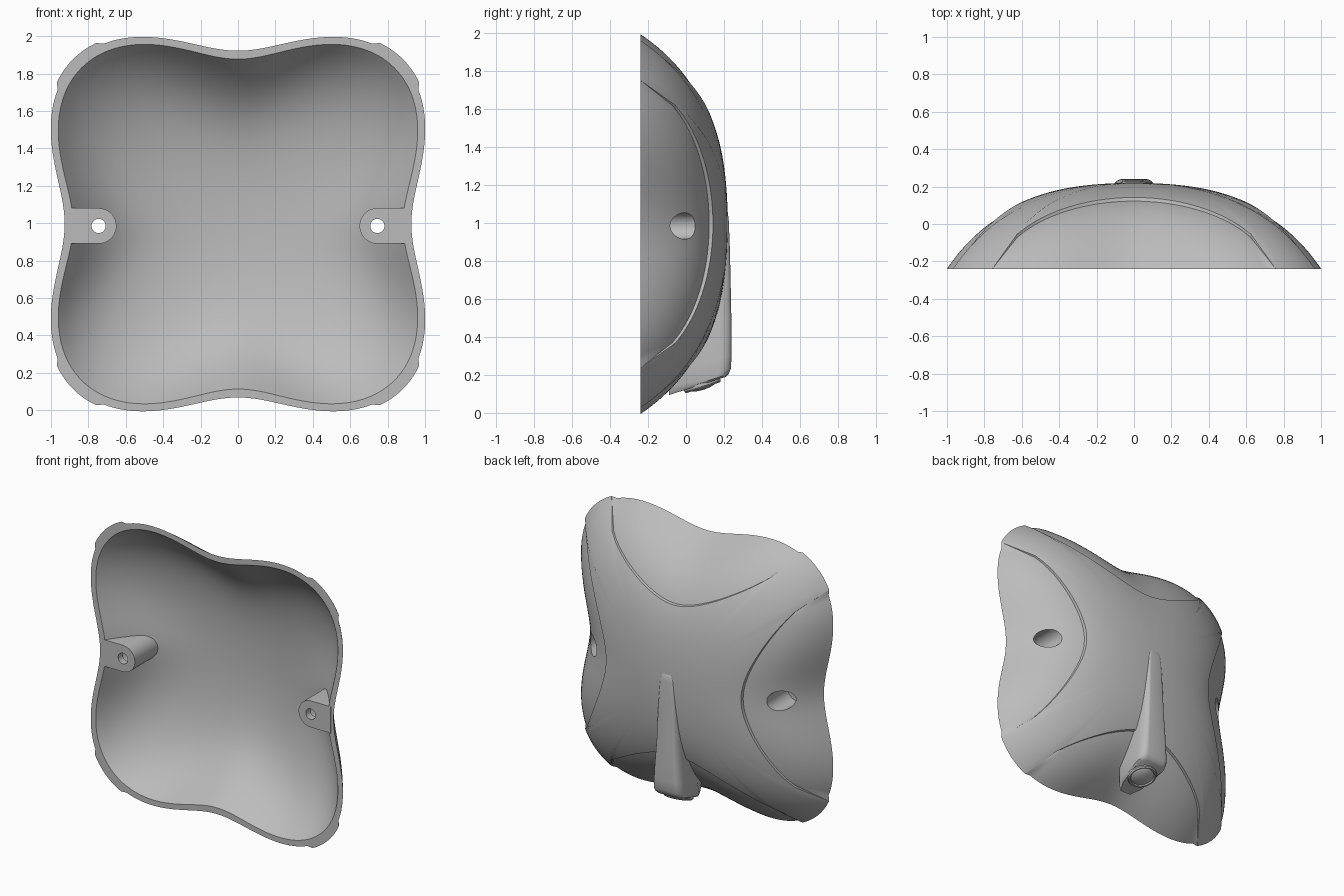
import bpy, bmesh
from math import sin, cos, pi, atan2, hypot, radians
from mathutils import Vector, Matrix

cube = bpy.data.objects.get("Cube")
if cube:
    bpy.data.objects.remove(cube, do_unlink=True)

FRONT, DEPTH, STEP, WALL = -0.24, 0.44, 0.02, 0.045
MID = 0.995                      # height of the shell centre

grey = bpy.data.materials.new("plain grey")
grey.use_nodes = True
grey.diffuse_color = (0.5, 0.5, 0.5, 1)
grey.node_tree.nodes["Principled BSDF"].inputs["Base Color"].default_value = (0.5, 0.5, 0.5, 1)


def make(name, bm):
    bmesh.ops.remove_doubles(bm, verts=bm.verts, dist=1e-5)
    bmesh.ops.recalc_face_normals(bm, faces=bm.faces)
    mesh = bpy.data.meshes.new(name)
    bm.to_mesh(mesh)
    bm.free()
    mesh.materials.append(grey)
    obj = bpy.data.objects.new(name, mesh)
    bpy.context.collection.objects.link(obj)
    return obj


def loft(name, rings, caps=False):
    """Skin a list of equally long closed point rings."""
    bm = bmesh.new()
    rows = [[bm.verts.new(p) for p in ring] for ring in rings]
    n = len(rows[0])
    for a, b in zip(rows, rows[1:]):
        for i in range(n):
            j = (i + 1) % n
            bm.faces.new((a[i], a[j], b[j], b[i]))
    if caps:
        bm.faces.new(rows[0])
        bm.faces.new(rows[-1])
    return make(name, bm)


# Dome shape: round at the centre, four lobes growing towards the rim
def radius(a, u):
    v = min(u, 1)
    return u * (1.077 - 0.15 * cos(4 * a) * v * v * (3 - 2 * v))


def height(u, depth=DEPTH):
    return FRONT + depth * (1 - 0.5 * u ** 2 - 0.5 * u ** 4.7)


def surface(x, z):
    """Depth of the sunken surface above a point of the front plane."""
    a, r = atan2(z - MID, x), hypot(x, z - MID)
    lo, hi = 0, 1.2
    for _ in range(30):
        m = (lo + hi) / 2
        lo, hi = (m, hi) if radius(a, m) < r else (lo, m)
    return height(lo)


def bend(a, u):
    """Mesh columns lean towards the panel middles as they near the rim."""
    return a - 0.1 * sin(4 * a) * u * u


def outer(a, u, lift):
    a = bend(a, u)
    r = radius(a, u) + lift * u ** 3
    return (r * cos(a), height(u) + lift * (1 - u ** 3), MID + r * sin(a))


def inner(a, u):
    a = bend(a, u)
    r = radius(a, u) - u * WALL
    return (r * cos(a), height(u, DEPTH - 0.035), MID + r * sin(a))


def in_panel(a, u):
    """True inside one of the four sunken elliptical side panels."""
    a = bend(a, u)
    t = radius(a, u) * min(abs(cos(a)), abs(sin(a)))
    return (t / 0.745) ** 2 + ((height(u) + 0.3) / 0.425) ** 2 < 1


def panel_start(a):
    for k in range(1, 101):
        if in_panel(a, k / 100):
            lo, hi = (k - 1) / 100, k / 100
            for _ in range(20):
                m = (lo + hi) / 2
                lo, hi = (lo, m) if in_panel(a, m) else (m, hi)
            return hi
    return 1.0


# Shell: raised cross-shaped band, stepped panels, flat rim and hollow inside
COLS, BAND, PANEL = 360, 24, 14
columns = []
for c in range(COLS):
    a = 2 * pi * c / COLS
    s = panel_start(a)
    col = [outer(a, s * k / BAND, STEP) for k in range(BAND + 1)]
    if s < 1:
        e = min(s + 0.008, 1)
        col += [outer(a, e + (1 - e) * k / PANEL, 0) for k in range(PANEL + 1)]
    else:
        col += [col[-1]] * (PANEL + 1)
    col += [inner(a, 1 - k / BAND) for k in range(BAND + 1)]
    columns.append(col)
shell = loft("shell", list(zip(*columns)))


# Mounting bosses inside the left and right rim
def boss(name, side):
    plan = [(0.905, -0.095)]
    plan += [(0.745 - 0.095 * cos(t), 0.095 * sin(t))
             for t in [-pi / 2 + pi * k / 24 for k in range(25)]]
    plan += [(0.905, 0.095)]
    pts = [(side * x, MID - 0.01 + z) for x, z in plan]
    return loft(name, [[(x, FRONT - 0.001, z) for x, z in pts],
                       [(x, max(surface(x, z) - 0.03, FRONT + 0.004), z) for x, z in pts]], caps=True)


def cylinder_y(name, x, size, y0, y1):
    bm = bmesh.new()
    bmesh.ops.create_cone(bm, cap_ends=True, segments=40, radius1=size, radius2=size,
                          depth=y1 - y0,
                          matrix=Matrix.Translation((x, (y0 + y1) / 2, MID - 0.01))
                          @ Matrix.Rotation(pi / 2, 4, "X"))
    return make(name, bm)


def cut(obj, tool):
    mod = obj.modifiers.new("cut", "BOOLEAN")
    mod.operation, mod.solver, mod.object = "DIFFERENCE", "EXACT", tool
    bpy.context.view_layer.objects.active = obj
    bpy.ops.object.modifier_apply(modifier=mod.name)


parts = [shell]
for side, label in ((1, "left"), (-1, "right")):
    tab = boss(label + "_boss", side)
    recess = cylinder_y("recess_cutter", side * 0.745, 0.07, -0.19, 0.4)
    hole = cylinder_y("hole_cutter", side * 0.745, 0.038, -0.4, 0.1)
    cut(shell, recess)
    cut(tab, recess)
    cut(tab, hole)
    for tool in (recess, hole):
        bpy.data.objects.remove(tool, do_unlink=True)
    parts.append(tab)

# Tapered ridge on the back; its lower end is tilted and rounded underneath
sections = [  # height, half width, top, tilt, underside width
    (1.075, 0.025, 0.212, 0, 1), (1.06, 0.045, 0.22, 0, 1), (1.02, 0.058, 0.225, 0, 1),
    (0.9, 0.068, 0.23, 0, 1), (0.75, 0.078, 0.234, 0.03, 1), (0.6, 0.088, 0.237, 0.08, 1),
    (0.5, 0.096, 0.239, 0.12, 1), (0.4, 0.105, 0.24, 0.18, 1), (0.3, 0.112, 0.24, 0.25, 0.9),
    (0.235, 0.117, 0.237, 0.32, 0.45), (0.205, 0.113, 0.225, 0.32, 0.4), (0.19, 0.1, 0.21, 0.32, 0.4)]
rings = []
for z0, w, top, k, under in sections:
    base = top - 0.05
    for _ in range(30):
        base = max(surface(0, max(z0 - k * (top - base), 0.085)) - 0.008, -0.09)
    d = min(0.065, (top - base) * 0.8)
    side_y = top - d
    half = [(w * under, base), (w * (0.65 + 0.35 * under), base + 0.3 * (side_y - base)), (w, side_y)]
    half += [(w * (0.6 + 0.4 * cos(t)), side_y + d * sin(t))
             for t in [pi / 2 * i / 6 for i in range(1, 7)]]
    prof = half + [(-x, y) for x, y in reversed(half)]
    rings.append([(x, y, z0 - k * (top - y)) for x, y in prof])
parts.append(loft("back_ridge", rings, caps=True))

# Round button with a rim on the lower end of the ridge
axis = Vector((0, 0.32, -1)).normalized()
side_v, up_v = Vector((1, 0, 0)), axis.cross(Vector((1, 0, 0)))
centre = Vector((0, 0.085, 0.15))
lens = [(0.1, -0.02), (0.1, 0.01), (0.094, 0.018), (0.084, 0.018), (0.079, 0.01),
        (0.066, 0.018), (0.04, 0.026), (0.0005, 0.029)]
parts.append(loft("end_button", [[centre + axis * h + r * (side_v * cos(t) + up_v * sin(t))
                                  for t in [2 * pi * i / 40 for i in range(40)]]
                                 for r, h in lens], caps=True))

# Smooth shading with sharp edges kept
bpy.ops.object.select_all(action="DESELECT")
for obj in parts:
    obj.select_set(True)
bpy.context.view_layer.objects.active = shell
bpy.ops.object.shade_smooth_by_angle(angle=radians(32))
